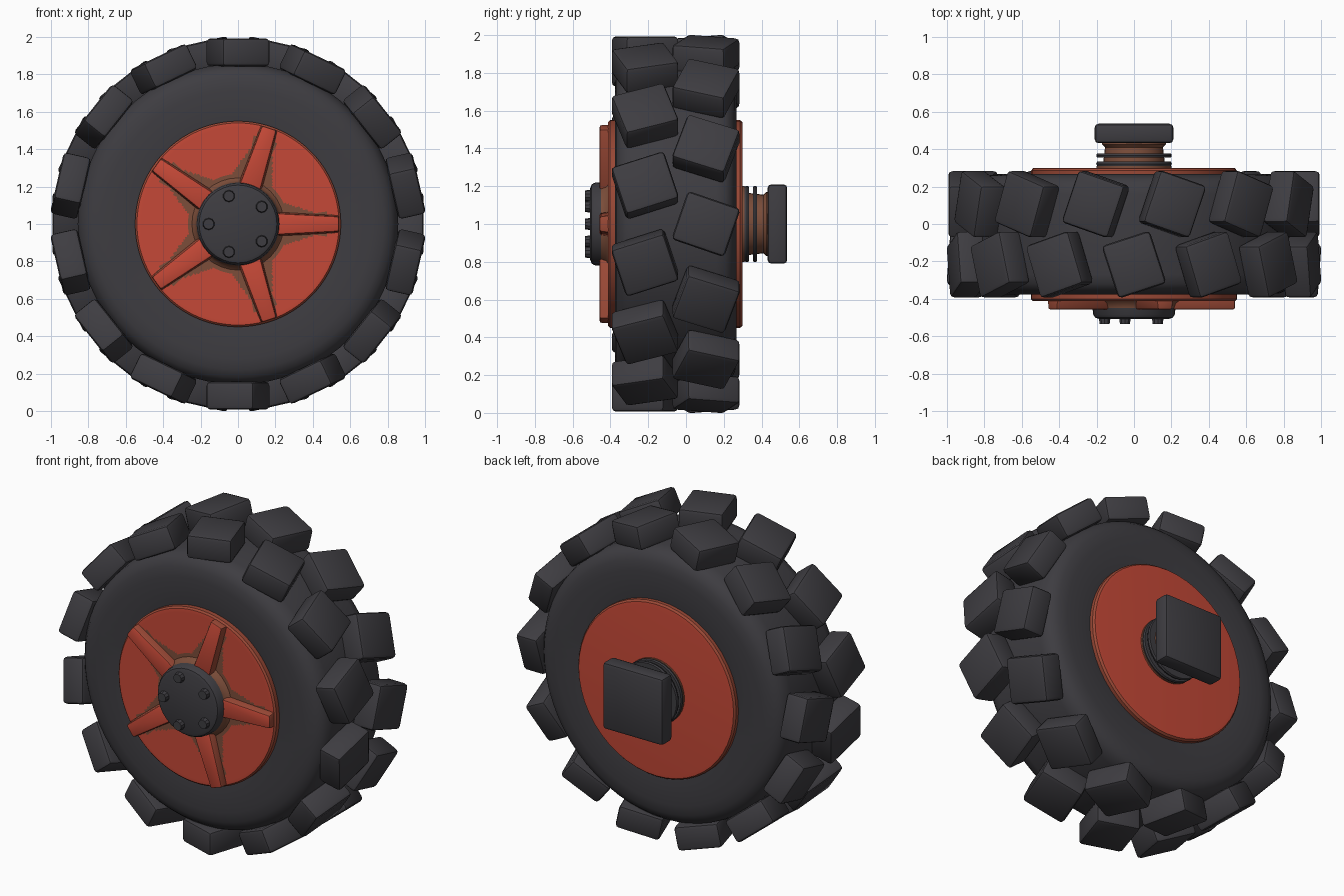
import bpy, bmesh, math
from mathutils import Matrix, Vector

if "Cube" in bpy.data.objects:
    bpy.data.objects.remove(bpy.data.objects["Cube"])


def mat(name, rgb):
    m = bpy.data.materials.new(name)
    m.diffuse_color = (*rgb, 1)
    m.use_nodes = True
    m.node_tree.nodes["Principled BSDF"].inputs["Base Color"].default_value = m.diffuse_color
    return m


RUBBER = mat("dark_rubber", (0.048, 0.046, 0.053))
RED = mat("red_paint", (0.56, 0.066, 0.038))
FADED = mat("faded_red", (0.32, 0.065, 0.036))
BROWN = mat("worn_brown", (0.20, 0.075, 0.042))
CENTRE = Matrix.Translation((0, 0, 1))


def finish(name, bm, mats, rule=None, angle=35):
    bmesh.ops.remove_doubles(bm, verts=bm.verts, dist=1e-5)
    bmesh.ops.recalc_face_normals(bm, faces=bm.faces)
    for f in bm.faces:
        f.smooth = True
        if rule:
            f.material_index = rule(f.calc_center_median(), f.normal)
    me = bpy.data.meshes.new(name)
    bm.to_mesh(me)
    bm.free()
    for m in mats:
        me.materials.append(m)
    me.set_sharp_from_angle(angle=math.radians(angle))
    ob = bpy.data.objects.new(name, me)
    bpy.context.collection.objects.link(ob)
    return ob


def lathe(name, prof, mats, n=48, rule=None, closed=False, angle=35):
    """Turn a (radius, y) profile around the wheel axis."""
    bm = bmesh.new()
    rings = [[bm.verts.new((r * math.cos(t), y, 1 + r * math.sin(t)))
              for t in (2 * math.pi * i / n for i in range(n))] for r, y in prof]
    pairs = list(zip(rings, rings[1:]))
    if closed:
        pairs.append((rings[-1], rings[0]))
    for a, b in pairs:
        for i in range(n):
            j = (i + 1) % n
            bm.faces.new((a[i], a[j], b[j], b[i]))
    return finish(name, bm, mats, rule, angle)


def add_box(bm, matrix, size, bevel, shape=None):
    """Bevelled box, optionally reshaped in its unit space first."""
    part = bmesh.new()
    bmesh.ops.create_cube(part, size=1)
    if shape:
        for v in part.verts:
            shape(v.co)
    bmesh.ops.transform(part, matrix=Matrix.Diagonal((*size, 1)), verts=part.verts)
    bmesh.ops.bevel(part, geom=part.edges[:], offset=bevel, segments=2,
                    profile=0.5, affect='EDGES')
    bmesh.ops.transform(part, matrix=matrix, verts=part.verts)
    tmp = bpy.data.meshes.new("tmp")
    part.to_mesh(tmp)
    part.free()
    bm.from_mesh(tmp)
    bpy.data.meshes.remove(tmp)


# tyre body
half = [(0.48, -0.36), (0.56, -0.375), (0.72, -0.377), (0.78, -0.37),
        (0.82, -0.35), (0.845, -0.32), (0.857, -0.27)]
lathe("tyre_body", half + [(r, -0.11 - y) for r, y in reversed(half)],
      [RUBBER], n=64, closed=True, angle=50)

# two rows of tilted tread blocks
for name, yc, tilt, shift in (("front_tread_blocks", -0.217, 18, 0),
                              ("back_tread_blocks", 0.106, -19, 0.5)):
    bm = bmesh.new()
    for k in range(14):
        m = (CENTRE @ Matrix.Rotation(2 * math.pi * (k + shift) / 14, 4, 'Y')
             @ Matrix.Translation((0, yc, 0.918)) @ Matrix.Rotation(math.radians(tilt), 4, 'Z'))
        add_box(bm, m, (0.27, 0.295, 0.15), 0.022)
    finish(name, bm, [RUBBER], angle=40)


# rim front, with worn paint around hub and spokes
def wear(c, n):
    r = math.hypot(c.x, c.z - 1)
    if r > 0.538:
        return 1
    t = math.atan2(c.z - 1, c.x)
    step = math.radians(72)
    d = abs(r * math.sin(t - round(t / step) * step))
    if r < 0.27 or (r < 0.5 and d < 0.058 + max(0, 0.42 - r) * 0.35):
        return 2
    return 0


lathe("rim_front", [(0.55, -0.36), (0.55, -0.402), (0.54, -0.412)]
      + [(0.53 - 0.0125 * i, -0.413) for i in range(27)] + [(0, -0.413)],
      [RED, FADED, BROWN], n=180, rule=wear)

# rim back
lathe("rim_back", [(0.55, 0.24), (0.55, 0.286), (0.54, 0.298), (0.52, 0.3), (0, 0.3)],
      [RED, FADED], n=48,
      rule=lambda c, n: 1 if math.hypot(c.x, c.z - 1) > 0.538 else 0)


# five spokes, wider towards the hub
def spoke_shape(co):
    co.z *= 1.45 if co.x < 0 else 1.0
    if co.y > 0:
        co.z *= 1.25


bm = bmesh.new()
for k in range(5):
    m = CENTRE @ Matrix.Rotation(math.radians(72 * k), 4, 'Y') @ Matrix.Translation((0.36, -0.417, 0))
    add_box(bm, m, (0.36, 0.08, 0.08), 0.01, spoke_shape)
finish("spokes", bm, [RED, FADED, BROWN],
       rule=lambda c, n: 0 if n.y < -0.9 else 1)

# hub cap
lathe("hub_cap", [(0.25, -0.41), (0.232, -0.425), (0.222, -0.45), (0.218, -0.485),
                  (0.208, -0.5), (0.19, -0.507), (0, -0.507)],
      [RUBBER, BROWN], n=32, rule=lambda c, n: 1 if c.y > -0.44 else 0)

# hub bolts
bm = bmesh.new()
for k in range(5):
    t = math.radians(36 + 72 * k)
    m = Matrix.Translation((0.157 * math.cos(t), -0.515, 1 + 0.157 * math.sin(t))) \
        @ Matrix.Rotation(math.pi / 2, 4, 'X')
    bmesh.ops.create_cone(bm, cap_ends=True, segments=10, radius1=0.034,
                          radius2=0.028, depth=0.04, matrix=m)
finish("hub_bolts", bm, [RUBBER])

# axle, its two washers and the square mounting block
lathe("axle", [(0.2, 0.29), (0.2, 0.31), (0.165, 0.325), (0.155, 0.41),
               (0.17, 0.425), (0.17, 0.46)], [BROWN], n=32)
for name, y in (("inner_washer", 0.322), ("outer_washer", 0.366)):
    lathe(name, [(0.14, y - 0.011), (0.198, y - 0.011), (0.202, y), (0.198, y + 0.011),
                 (0.14, y + 0.011)], [RUBBER], n=32, closed=True)
bm = bmesh.new()
add_box(bm, Matrix.Translation((0, 0.484, 1)), (0.42, 0.104, 0.42), 0.02)
finish("mounting_block", bm, [RUBBER], angle=40)
